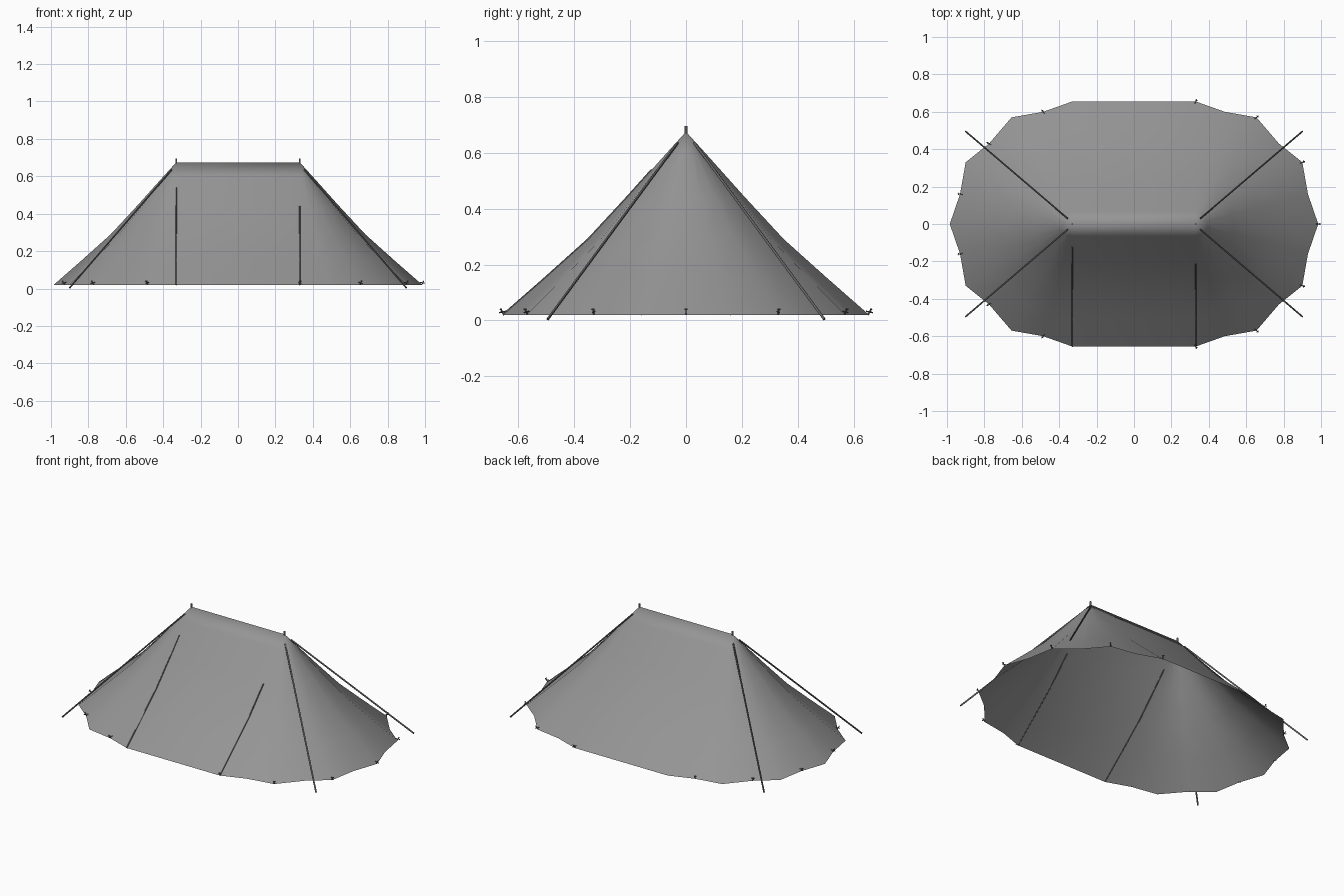
import bpy, bmesh, math
from mathutils import Vector

cube = bpy.data.objects.get("Cube")
if cube:
    bpy.data.objects.remove(cube, do_unlink=True)


def material(name, value):
    m = bpy.data.materials.new(name)
    m.use_nodes = True
    colour = (value, value, value, 1)
    m.diffuse_color = colour
    m.node_tree.nodes["Principled BSDF"].inputs["Base Color"].default_value = colour
    return m


CANVAS = material("canvas grey", 0.30)
CORD = material("dark cord grey", 0.12)

PEAK_X, PEAK_Z, RIM_Z = 0.33, 0.675, 0.02


def finish(name, bm, mat, angle):
    mesh = bpy.data.meshes.new(name)
    bm.to_mesh(mesh)
    bm.free()
    mesh.materials.append(mat)
    obj = bpy.data.objects.new(name, mesh)
    bpy.context.collection.objects.link(obj)
    bpy.ops.object.select_all(action="DESELECT")
    obj.select_set(True)
    bpy.context.view_layer.objects.active = obj
    bpy.ops.object.shade_smooth_by_angle(angle=math.radians(angle))
    return obj


def rod(bm, a, b, radius, sides=6):
    a, b = Vector(a), Vector(b)
    d = b - a
    made = bmesh.ops.create_cone(bm, cap_ends=True, segments=sides, radius1=radius,
                                 radius2=radius, depth=d.length)["verts"]
    bmesh.ops.rotate(bm, verts=made, matrix=d.to_track_quat("Z", "Y").to_matrix())
    bmesh.ops.translate(bm, verts=made, vec=(a + b) / 2)


# Rim outline: one quarter, mirrored twice; every second point is a peg point
quarter = [(0.33, 0.655), (0.485, 0.60), (0.655, 0.57), (0.775, 0.43),
           (0.9, 0.33), (0.93, 0.16), (0.985, 0)]
end = quarter + [(x, -y) for x, y in quarter[-2::-1]]
rim = end + [(-x, y) for x, y in reversed(end)]

# Canvas: sagging rows from the ridge down to the scalloped rim
profile = [(0, PEAK_Z), (0.1, 0.603), (0.32, 0.442), (0.535, 0.29), (0.77, 0.152), (1, RIM_Z)]
bm = bmesh.new()
rows = []
for f, z in profile:
    row = []
    for x, y in rim:
        px = math.copysign(PEAK_X, x)
        row.append(bm.verts.new((px + (x - px) * f, y * f, z)))
    rows.append(row)
for upper, lower in zip(rows, rows[1:]):
    for i in range(len(rim)):
        j = (i + 1) % len(rim)
        bm.faces.new((upper[i], lower[i], lower[j], upper[j]))
bmesh.ops.remove_doubles(bm, verts=bm.verts, dist=0.0005)
bmesh.ops.recalc_face_normals(bm, faces=bm.faces)
finish("tent_canvas", bm, CANVAS, 180)

# Pole tips poking through both ends of the ridge
bm = bmesh.new()
for s in (-1, 1):
    rod(bm, (s * PEAK_X, 0, 0.65), (s * PEAK_X, 0, 0.695), 0.005, 8)
finish("pole_tips", bm, CANVAS, 40)

# Four guy ropes
bm = bmesh.new()
for sx in (-1, 1):
    for sy in (-1, 1):
        rod(bm, (sx * 0.355, sy * 0.03, 0.635), (sx * 0.9, sy * 0.495, 0.004), 0.005)
finish("guy_ropes", bm, CORD, 60)

# Door seams on the front, following the sag of the canvas
bm = bmesh.new()
for x, top in ((-PEAK_X, 0.54), (PEAK_X, 0.44)):
    path = [(f, z) for f, z in profile if z < top]
    (f0, z0), (f1, z1) = [p for p in profile if p[1] >= top][-1], path[0]
    path.insert(0, (f0 + (f1 - f0) * (z0 - top) / (z0 - z1), top))
    for (fa, za), (fb, zb) in zip(path, path[1:]):
        rod(bm, (x, -0.655 * fa, za), (x, -0.655 * fb, zb), 0.0035)
finish("door_seams", bm, CORD, 60)

# Hooked pegs around the rim
bm = bmesh.new()
for x, y in rim[::2]:
    out = Vector((x, y, 0)).normalized()
    side = Vector((-out.y, out.x, 0))
    base = Vector((x, y, RIM_Z))
    head = base + out * 0.008 + Vector((0, 0, 0.02))
    rod(bm, base - out * 0.004, head, 0.003)
    rod(bm, base - out * 0.012 + Vector((0, 0, 0.013)), base + out * 0.014 + Vector((0, 0, 0.008)), 0.0025)
    rod(bm, head - side * 0.006, head + side * 0.006, 0.0025)
finish("pegs", bm, CORD, 60)
